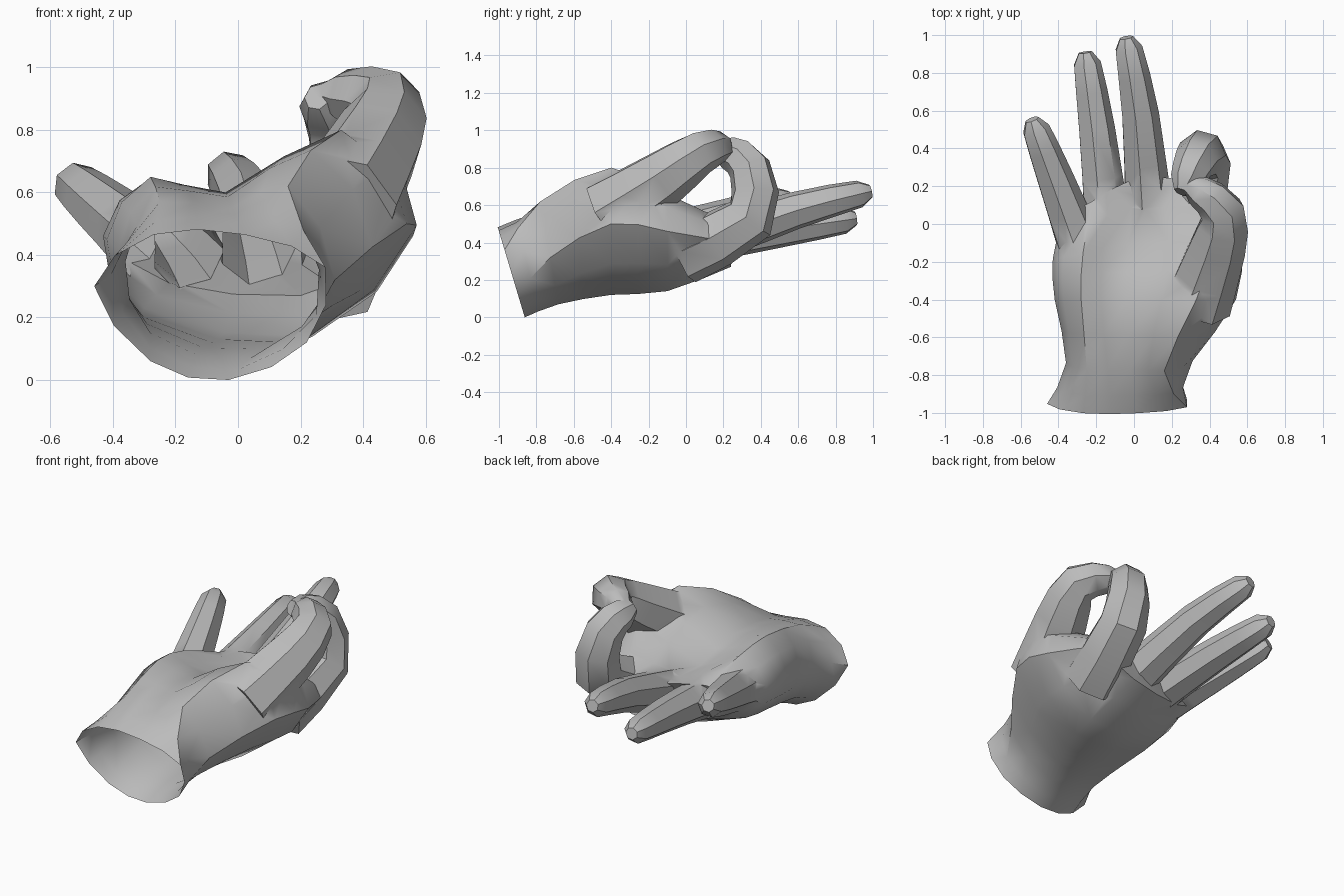
import bpy, bmesh, math
from mathutils import Vector

if "Cube" in bpy.data.objects:
    bpy.data.objects.remove(bpy.data.objects["Cube"])

skin = bpy.data.materials.new("plain grey")
skin.diffuse_color = (0.5, 0.5, 0.5, 1)
skin.use_nodes = True
skin.node_tree.nodes["Principled BSDF"].inputs["Base Color"].default_value = skin.diffuse_color


def smooth(pts, closed=False):
    """Insert one curved midpoint between neighbouring points."""
    n = len(pts)
    at = (lambda i: pts[i % n]) if closed else (lambda i: pts[max(0, min(i, n - 1))])
    out = []
    for i in range(n):
        out.append(pts[i])
        if closed or i < n - 1:
            out.append((9 * (at(i) + at(i + 1)) - at(i - 1) - at(i + 2)) / 16)
    return out


def loft(name, rings):
    """Skin equal rings and close both ends with fans."""
    bm = bmesh.new()
    rows = [[bm.verts.new(p) for p in ring] for ring in rings]
    n = len(rows[0])
    for a, b in zip(rows, rows[1:]):
        for i in range(n):
            j = (i + 1) % n
            bm.faces.new((a[i], a[j], b[j], b[i]))
    for row in (rows[0], rows[-1]):
        mid = bm.verts.new(sum((v.co for v in row), Vector()) / n)
        for i in range(n):
            bm.faces.new((row[i], row[(i + 1) % n], mid))
    bmesh.ops.recalc_face_normals(bm, faces=bm.faces)
    if bm.calc_volume(signed=True) < 0:
        bmesh.ops.reverse_faces(bm, faces=bm.faces)
    mesh = bpy.data.meshes.new(name)
    bm.to_mesh(mesh)
    bm.free()
    mesh.materials.append(skin)
    ob = bpy.data.objects.new(name, mesh)
    bpy.context.collection.objects.link(ob)
    return ob


def finger(name, path, base_r, tip_r, sides=7):
    """Tapered tube along a curved path, with a rounded-off tip."""
    pts = smooth([Vector(p) for p in path])
    last = len(pts) - 1
    radii = [base_r + (tip_r - base_r) * k / last for k in range(last + 1)]
    # narrow end ring just beyond the fingertip
    pts.append(pts[-1] + (pts[-1] - pts[-2]).normalized() * tip_r * 0.8)
    radii.append(tip_r / 2)
    up = Vector((0, 0, 1))
    rings = []
    for k, p in enumerate(pts):
        t = (pts[min(k + 1, last + 1)] - pts[max(k - 1, 0)]).normalized()
        up = (up - t * up.dot(t)).normalized()
        side = t.cross(up)
        turns = [math.tau * i / sides for i in range(sides)]
        rings.append([p + radii[k] * (side * math.cos(a) + up * math.sin(a)) for a in turns])
    return loft(name, rings)


def section(y, *outline):
    """Hand cross-section: the wrist leans, the knuckles sweep back at the little finger."""
    lean = max(0, -y - 0.4) / 2
    sweep = max(0, y + 0.3)
    return smooth([Vector((x, y + lean * (0.46 - z) + sweep * min(x, 0), z))
                   for x, z in outline], True)


# Wrist and palm
palm = [
    section(-1, (-.46, .3), (-.27, .465), (.02, .465), (.28, .36), (.22, .12), (-.03, 0), (-.28, .06)),
    section(-.75, (-.36, .38), (-.25, .57), (-.02, .55), (.16, .62), (.31, .32), (.04, .07), (-.28, .15)),
    section(-.4, (-.42, .45), (-.28, .65), (-.04, .6), (.33, .8), (.54, .5), (.16, .12), (-.3, .2)),
    section(-.1, (-.43, .46), (-.27, .62), (-.03, .51), (.4, .66), (.56, .46), (.24, .14), (-.3, .23)),
    section(.24, (-.38, .43), (-.22, .52), (0, .52), (.25, .5), (.44, .4), (.2, .27), (-.22, .31)),
]
columns = [smooth(list(c)) for c in zip(*palm)]
hand = loft("hand", list(zip(*columns)))

fingers = [
    # Thumb and index finger curl to meet in a ring
    finger("thumb", [(.33, -.42, .56), (.44, -.12, .75), (.47, .07, .88), (.34, .18, .91)], .19, .085),
    finger("index_finger", [(.3, -.02, .34), (.37, .34, .53), (.33, .34, .8), (.28, .23, .88)], .17, .09),
    # Three extended fingers
    finger("middle_finger", [(.07, .12, .41), (.03, .58, .57), (-.03, .93, .66)], .13, .075),
    finger("ring_finger", [(-.15, .04, .4), (-.2, .5, .47), (-.25, .85, .52)], .125, .075),
    finger("little_finger", [(-.3, -.08, .44), (-.42, .24, .54), (-.52, .5, .625)], .125, .075),
]

# Fuse the fingers into the palm
for f in fingers:
    mod = hand.modifiers.new("join_" + f.name, 'BOOLEAN')
    mod.operation = 'UNION'
    mod.solver = 'EXACT'
    mod.object = f
bpy.context.view_layer.update()
fused = bpy.data.meshes.new_from_object(
    hand.evaluated_get(bpy.context.evaluated_depsgraph_get()))
hand.modifiers.clear()
hand.data = fused
for f in fingers:
    bpy.data.objects.remove(f)

# Open the wrist and soften the joints a little
bm = bmesh.new()
bm.from_mesh(fused)
cap = [f for f in bm.faces
       if all(abs(v.co.y + 1 - 0.3 * (0.46 - v.co.z)) < 0.002 for v in f.verts)]
bmesh.ops.delete(bm, geom=cap, context='FACES')
bmesh.ops.remove_doubles(bm, verts=bm.verts, dist=0.012)
bmesh.ops.triangulate(bm, faces=[f for f in bm.faces if len(f.verts) > 4])
bm.to_mesh(fused)
bm.free()
bpy.ops.object.select_all(action='DESELECT')
hand.select_set(True)
bpy.context.view_layer.objects.active = hand
bpy.ops.object.shade_smooth_by_angle(angle=math.radians(42))
